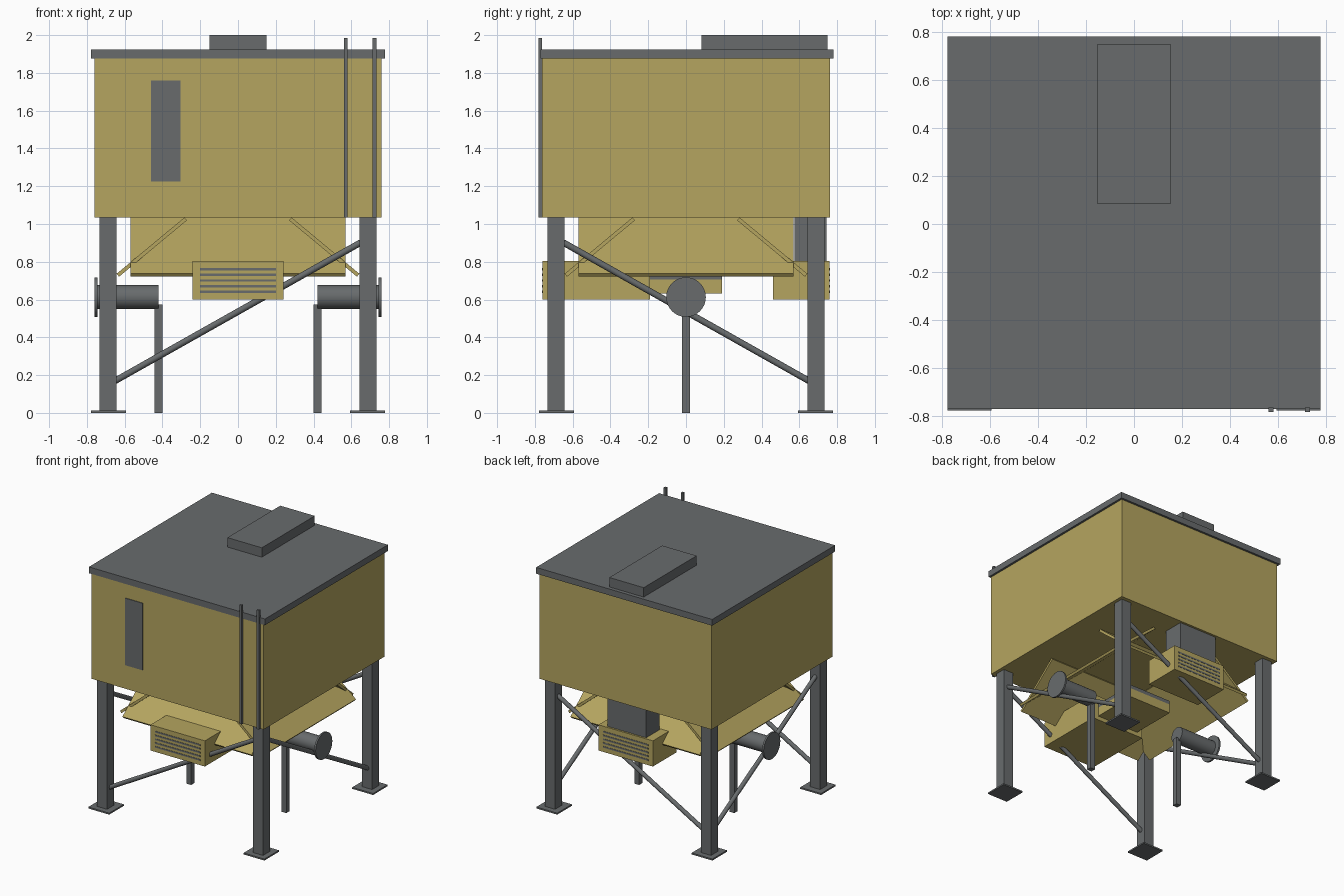
import bpy, math
from mathutils import Vector, Matrix

if "Cube" in bpy.data.objects:
    bpy.data.objects.remove(bpy.data.objects["Cube"])


def material(name, rgb):
    m = bpy.data.materials.new(name)
    m.diffuse_color = (*rgb, 1)
    m.use_nodes = True
    m.node_tree.nodes["Principled BSDF"].inputs["Base Color"].default_value = m.diffuse_color
    return m


YELLOW = material("ochre paint", (0.46, 0.375, 0.115))
GREY = material("grey steel", (0.138, 0.148, 0.152))


def box(name, mat, x, y, z):
    """Box from its x, y and z ranges."""
    bpy.ops.mesh.primitive_cube_add(size=1)
    o = bpy.context.object
    o.name = name
    o.data.transform(Matrix.Translation((sum(x) / 2, sum(y) / 2, sum(z) / 2))
                     @ Matrix.Diagonal((x[1] - x[0], y[1] - y[0], z[1] - z[0], 1)))
    o.data.materials.append(mat)
    return o


def rod(name, a, b, r, sides=32):
    """Cylinder between two points."""
    a, b = Vector(a), Vector(b)
    bpy.ops.mesh.primitive_cylinder_add(vertices=sides, radius=r, depth=(b - a).length,
                                        location=(a + b) / 2)
    o = bpy.context.object
    o.name = name
    o.rotation_euler = (b - a).to_track_quat('Z', 'Y').to_euler()
    o.data.materials.append(GREY)
    bpy.ops.object.shade_smooth_by_angle(angle=math.radians(40))
    return o


# Tank, roof and roof hatch
box("tank_body", YELLOW, (-.76, .76), (-.763, .763), (1.035, 1.878))
box("roof", GREY, (-.777, .777), (-.77, .78), (1.875, 1.925))
box("roof_hatch", GREY, (-.152, .152), (.083, .75), (1.92, 2.0))

# Front window plate and ladder rails
box("front_window", GREY, (-.46, -.305), (-.768, -.76), (1.225, 1.76))
for x in (.57, .722):
    box("ladder_rail", GREY, (x - .01, x + .01), (-.782, -.763), (1.035, 1.985))

# Legs with foot plates
for sx in (-1, 1):
    for sy in (-1, 1):
        cx, cy = sx * .688, sy * .688
        box("leg", GREY, (cx - .045, cx + .045), (cy - .044, cy + .044), (0, 1.04))
        fx, fy = sx * .685, sy * .685
        box("foot_plate", GREY, (fx - .092, fx + .092), (fy - .092, fy + .092), (0, .012))

# Diagonal braces, one on each side
for s in (-.688, .688):
    rod("cross_brace", (-.65, s, .17), (.65, s, .902), .017, 16)
    rod("side_brace", (s, -.65, .902), (s, .65, .17), .017, 16)

# Four sloping skirt plates under the tank
low, high = Vector((0, -.636, .729)), Vector((0, -.277, 1.027))
length = (high - low).length
slope = math.atan2(high.z - low.z, high.y - low.y)
for i in range(4):
    p = box("skirt_plate", YELLOW, (-.57, .57), (-length / 2, length / 2), (-.01, .01))
    p.data.transform(Matrix.Rotation(i * math.pi / 2, 4, 'Z')
                     @ Matrix.Translation((low + high) / 2) @ Matrix.Rotation(slope, 4, 'X'))

# Outlet boxes with thin louvre slats
box("front_outlet_box", YELLOW, (-.24, .24), (-.76, -.19), (.6, .805))
box("back_outlet_box", YELLOW, (-.24, .24), (.46, .76), (.6, .805))
for s in (-1, 1):
    for k in range(5):
        z = .635 + k * .03
        box("louvre_slat", GREY, (-.2, .2), sorted((s * .757, s * .762)), (z, z + .012))

# Back duct and central outlet
box("back_duct", GREY, (-.17, .17), (.575, .745), (.8, 1.04))
box("centre_outlet_box", YELLOW, (-.19, .19), (-.19, .19), (.632, .705))
box("centre_outlet_cover", GREY, (-.19, .19), (-.19, .19), (.705, .735))

# Side pipes with flanges and support posts
for s in (-1, 1):
    rod("side_pipe", (s * .42, 0, .613), (s * .75, 0, .613), .063)
    rod("pipe_flange", (s * .745, 0, .613), (s * .759, 0, .613), .105)
    cx = s * .42
    box("pipe_post", GREY, (cx - .021, cx + .021), (-.021, .021), (0, .575))
